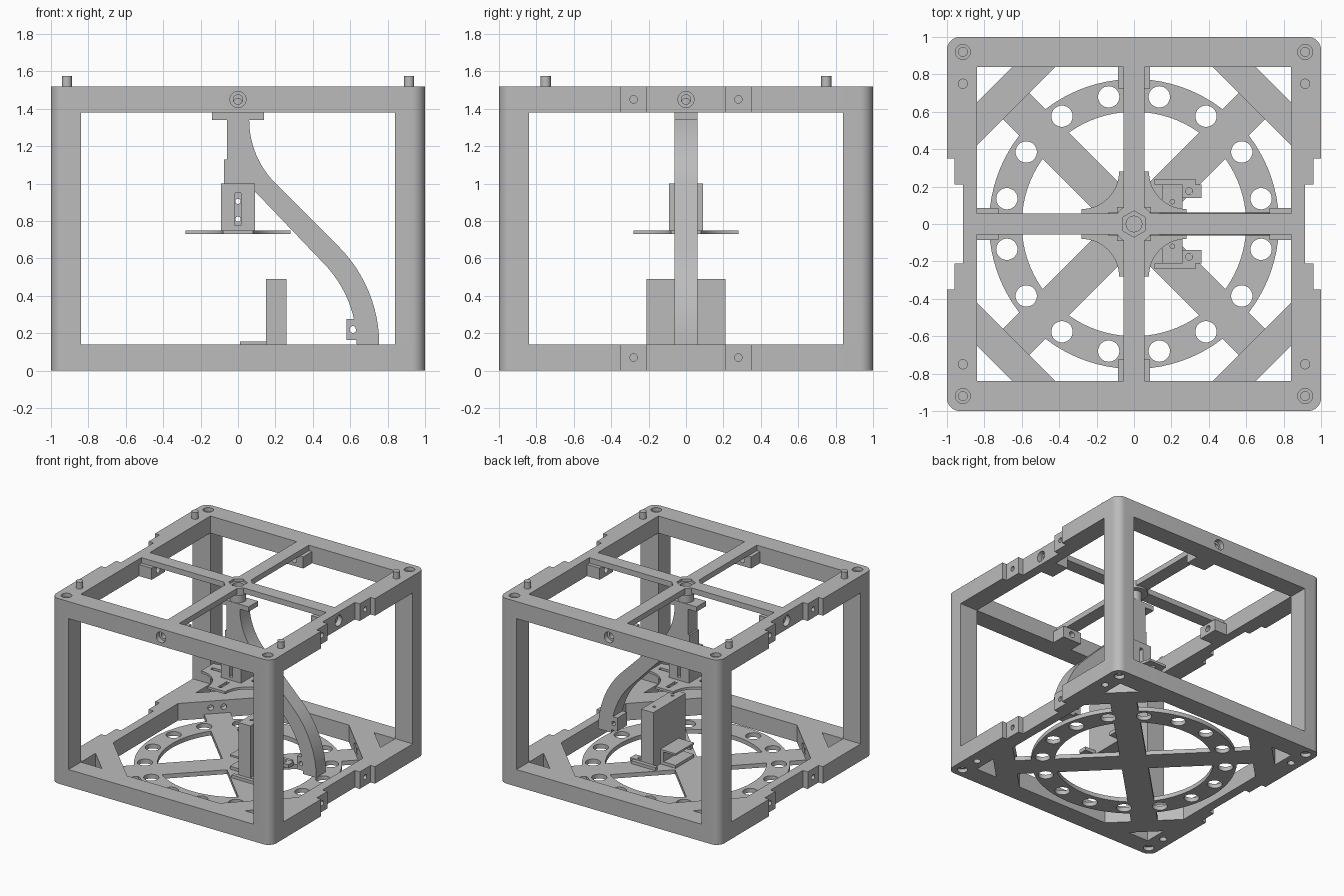
import bpy, bmesh, math
from mathutils import Matrix

if "Cube" in bpy.data.objects:
    bpy.data.objects.remove(bpy.data.objects["Cube"])

GREY = (0.5, 0.5, 0.5, 1)
mat = bpy.data.materials.new("plain grey")
mat.use_nodes = True
mat.diffuse_color = GREY
mat.node_tree.nodes["Principled BSDF"].inputs["Base Color"].default_value = GREY
parts = []
SIGNS = [(1, 1), (-1, 1), (-1, -1), (1, -1)]


def finish(name, bm):
    bmesh.ops.recalc_face_normals(bm, faces=bm.faces)
    me = bpy.data.meshes.new(name)
    bm.to_mesh(me)
    bm.free()
    me.materials.append(mat)
    ob = bpy.data.objects.new(name, me)
    bpy.context.collection.objects.link(ob)
    parts.append(ob)
    return ob


def prism(name, pts, lo, hi, axis="z"):
    """Extrude an outline along z, or an x-z outline along y."""
    bm = bmesh.new()
    place = (lambda p: (p[0], p[1], lo)) if axis == "z" else (lambda p: (p[0], lo, p[1]))
    face = bm.faces.new([bm.verts.new(place(p)) for p in pts])
    ext = bmesh.ops.extrude_face_region(bm, geom=[face])
    move = (0, 0, hi - lo) if axis == "z" else (0, hi - lo, 0)
    bmesh.ops.translate(bm, vec=move, verts=[v for v in ext["geom"] if isinstance(v, bmesh.types.BMVert)])
    return finish(name, bm)


def box(name, x0, x1, y0, y1, z0, z1):
    return prism(name, [(x0, y0), (x1, y0), (x1, y1), (x0, y1)], z0, z1)


def cyl(name, r, depth, pos, axis="z", turn=0, n=32):
    bm = bmesh.new()
    bmesh.ops.create_cone(bm, cap_ends=True, segments=n, radius1=r, radius2=r, depth=depth)
    rot = Matrix.Rotation(turn, 4, "Z")
    if axis == "x":
        rot = rot @ Matrix.Rotation(math.pi / 2, 4, "Y")
    elif axis == "y":
        rot = rot @ Matrix.Rotation(math.pi / 2, 4, "X")
    bmesh.ops.transform(bm, matrix=Matrix.Translation(pos) @ rot, verts=bm.verts)
    return finish(name, bm)


def combine(ob, others, op="DIFFERENCE"):
    for other in others:
        mod = ob.modifiers.new("bool", "BOOLEAN")
        mod.operation, mod.solver, mod.object = op, "EXACT", other
        bpy.context.view_layer.objects.active = ob
        bpy.ops.object.modifier_apply(modifier=mod.name)
        parts.remove(other)
        bpy.data.objects.remove(other)


def arc(cx, cy, r, a0, a1, n=12):
    steps = [math.radians(a0 + (a1 - a0) * i / n) for i in range(n + 1)]
    return [(cx + r * math.cos(a), cy + r * math.sin(a)) for a in steps]


def four_way(quarter):
    """Repeat the outline of one quadrant in all four."""
    out = []
    for i, (sx, sy) in enumerate(SIGNS):
        out += [(sx * x, sy * y) for x, y in (quarter[::-1] if i % 2 else quarter)]
    return out


# Square rails with stepped notches on the sides
corner = arc(0.93, 0.93, 0.07, 0, 90, 8)
outline = four_way([(0.915, 0.21), (0.96, 0.21), (0.96, 0.35), (1, 0.35)] + corner)
for name, z0, z1 in (("bottom_rails", 0, 0.14), ("top_rails", 1.38, 1.52)):
    rails = prism(name, outline, z0, z1)
    zm = (z0 + z1) / 2
    cuts = [box("cut", -0.84, 0.84, -0.84, 0.84, z0 - 0.1, z1 + 0.1)]
    outer = 1.52 if z0 else 0
    for sx, sy in SIGNS:
        cuts.append(cyl("cut", 0.04, 0.06, (sx * 0.915, sy * 0.92, outer)))
        cuts.append(cyl("cut", 0.024, 0.2, (sx * 0.915, sy * 0.92, outer)))
        cuts.append(cyl("cut", 0.02, 0.1, (sx * 0.95, sy * 0.28, zm), "x"))
        if not z0:
            cuts.append(cyl("cut", 0.028, 0.12, (sx * 0.915, sy * 0.75, 0)))
    if z0:
        for s in (1, -1):
            for r, d, a in ((0.043, 0.08, 0), (0.025, 0.5, 0)):
                cuts.append(cyl("cut", r, d, (s * 0.915, 0, zm), "x"))
                cuts.append(cyl("cut", r, d, (0, s, zm), "y"))
    combine(rails, cuts)

# Corner posts, locating pegs and diagonal gussets
for sx, sy in SIGNS:
    flip = lambda pts: [(sx * x, sy * y) for x, y in pts]
    prism("corner_post", flip([(0.84, 0.84), (1, 0.84)] + corner + [(0.84, 1)]), 0.14, 1.38)
    cyl("locating_peg", 0.027, 0.075, (sx * 0.915, sy * 0.75, 1.5375))
    gusset = prism("gusset", flip([(0.84, 0.42), (0.84, 0.65), (0.65, 0.84), (0.42, 0.84)]), 0, 0.14)
    turn = math.atan2(sy, sx)
    combine(gusset, [cyl("cut", 0.022, 0.1, (sx * (0.63 + o), sy * (0.63 - o), 0.085), "x", turn)
                     for o in (-0.035, 0.035)])

# Perforated floor ring with crossed braces
floor = cyl("floor_ring", 0.775, 0.035, (0, 0, 0.0175), n=96)
combine(floor, [cyl("cut", 0.685, 0.2, (0, 0, 0), n=96)])
h, e = 0.1 / math.sqrt(2), 0.63
brace = four_way([(2 * h, 0), (e + h, e - h), (e - h, e + h)])
brace = []
for k in range(4):
    a = math.pi / 2 * k
    for x, y in ((2 * h, 0), (e + h, e - h), (e - h, e + h)):
        brace.append((x * math.cos(a) - y * math.sin(a), x * math.sin(a) + y * math.cos(a)))
parts.remove(floor)
bpy.data.objects.remove(floor)
floor = cyl("floor_ring", 0.775, 0.035, (0, 0, 0.0175), n=96)
combine(floor, [cyl("cut", 0.60, 0.2, (0, 0, 0), n=96)])
combine(floor, [prism("brace", brace, 0, 0.035)], "UNION")
holes = []
for k in range(16):
    a = math.radians(11.25 + 22.5 * k)
    holes.append(cyl("cut", 0.057, 0.2, (0.693 * math.cos(a), 0.693 * math.sin(a), 0)))
combine(floor, holes)

# Top cross bars, their end blocks and the bored hub
w = 0.055
cross = prism("top_cross_bars", four_way([(0.84, w), (w, w), (w, 0.84)]), 1.475, 1.52)
combine(cross, [cyl("hub", 0.105, 0.06, (0, 0, 1.49), n=48)], "UNION")
combine(cross, [cyl("cut", 0.07, 0.04, (0, 0, 1.52), n=6), cyl("cut", 0.042, 0.4, (0, 0, 1.5))])
for s in (1, -1):
    a, b = sorted((s * 0.725, s * 0.84))
    block = box("side_end_block", a, b, -0.085, 0.085, 1.38, 1.475)
    combine(block, [cyl("cut", 0.025, 0.5, (s * 0.8, 0, 1.43), "x")])
    block = box("end_block", -0.085, 0.085, a, b, 1.38, 1.475)
    combine(block, [cyl("cut", 0.025, 0.5, (0, s * 0.8, 1.43), "y")])

# Curved arm hanging from the hub
profile = [(-0.06, 1.0), (-0.06, 1.34), (-0.14, 1.34), (-0.14, 1.38), (0.14, 1.38), (0.14, 1.34)]
profile += arc(0.54, 1.34, 0.48, 180, 225) + arc(0.015, 0.14, 0.74, 45, 0)
profile += arc(0.015, 0.14, 0.62, 0, 45) + [(0.06, 0.99)]
prism("curved_arm", profile, -0.062, 0.062, "y")
lug = box("arm_foot_lug", 0.58, 0.64, -0.062, 0.062, 0.165, 0.275)
combine(lug, [cyl("cut", 0.018, 0.4, (0.615, 0, 0.22), "y")])
cyl("hub_spindle", 0.06, 0.08, (0, 0, 1.42))
box("column_tab", -0.075, -0.06, -0.06, 0.06, 1.0, 1.13)

# Slotted holder with its cross-shaped plate
holder = box("slotted_holder", -0.09, 0.09, -0.09, 0.09, 0.745, 1.0)
combine(holder, [box("cut", -0.015, 0.015, y - 0.05, y + 0.05, 0.775, 0.95) for y in (-0.1, 0.1)]
        + [cyl("cut", 0.014, 0.5, (0, 0, z), "y") for z in (0.81, 0.905)])
plate = prism("holder_plate", four_way([(0.28, 0.08)] + arc(0.28, 0.28, 0.2, 270, 180, 16)), 0.73, 0.75)
slots = []
for s in (1, -1):
    a, b = sorted((s * 0.13, s * 0.24))
    slots += [box("cut", a, b, -0.015, 0.015, 0.6, 0.9), box("cut", -0.015, 0.015, a, b, 0.6, 0.9)]
combine(plate, slots)

# Upright block on the floor with its bracket and feet
upright = box("upright_block", 0.15, 0.26, -0.21, 0.21, 0.035, 0.49)
combine(upright, [cyl("cut", 0.012, 0.1, (0.205, y, 0.49)) for y in (-0.12, 0.12)])
channel = [(0.01, 0.035), (0.15, 0.035), (0.15, 0.155), (0.01, 0.155), (0.01, 0.14), (0.12, 0.14),
           (0.12, 0.06), (0.01, 0.06)]
prism("bracket", channel, -0.12, 0.12, "y")
for s in (1, -1):
    a, b = sorted((s * 0.21, s * 0.24))
    box("foot_flange", 0.11, 0.33, a, b, 0.035, 0.06)
    a, b = sorted((s * 0.14, s * 0.21))
    foot = box("foot_lug", 0.26, 0.36, a, b, 0.035, 0.065)
    combine(foot, [cyl("cut", 0.018, 0.3, (0.295, s * 0.175, 0.05))])

# Smooth the round faces and keep the edges sharp
bpy.ops.object.select_all(action="DESELECT")
for ob in parts:
    ob.select_set(True)
bpy.context.view_layer.objects.active = parts[0]
bpy.ops.object.shade_smooth_by_angle(angle=math.radians(30))
